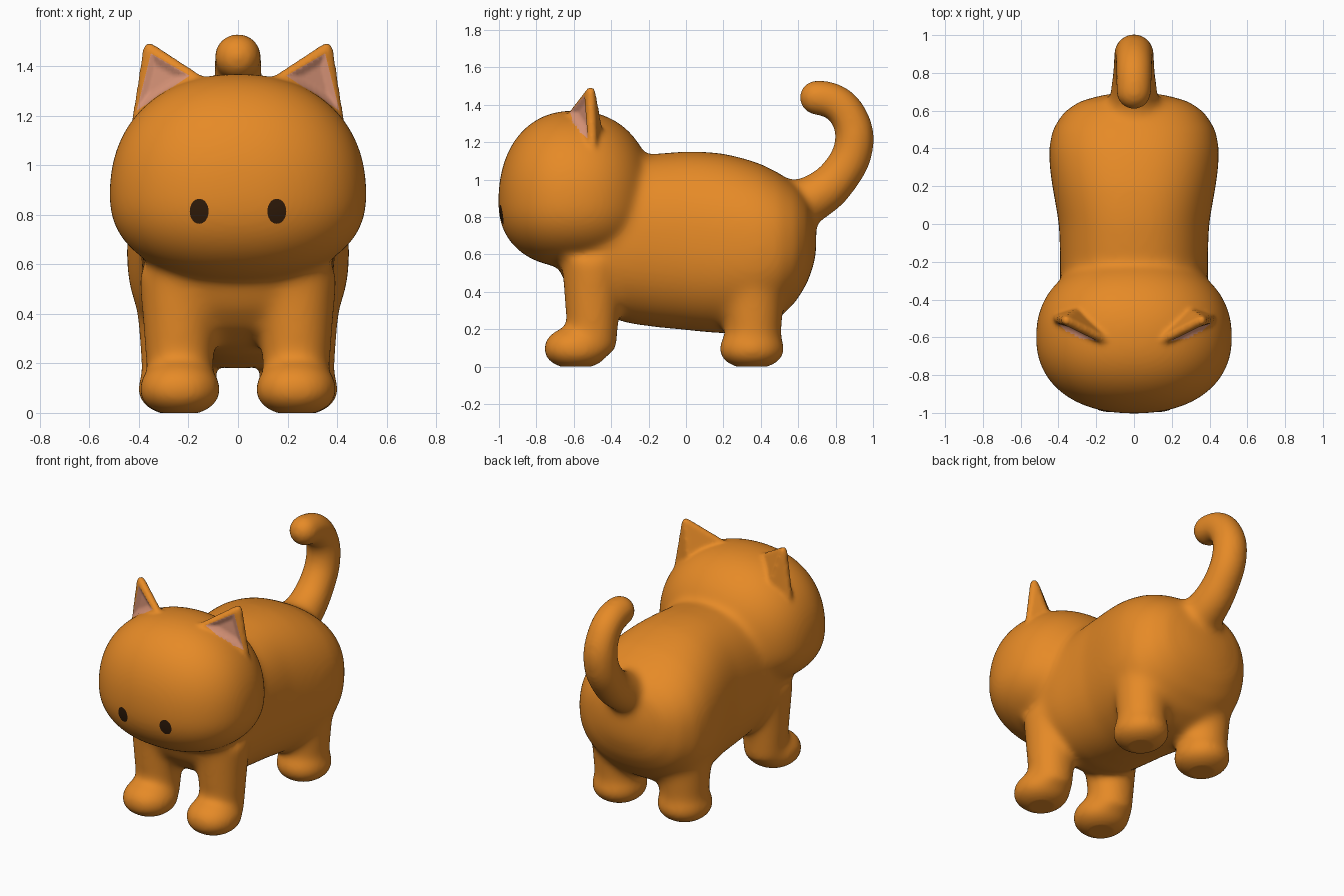
import bpy, bmesh, math
from mathutils import Vector, Matrix

cube = bpy.data.objects.get("Cube")
if cube:
    bpy.data.objects.remove(cube, do_unlink=True)


def material(name, rgb):
    m = bpy.data.materials.new(name)
    m.use_nodes = True
    m.diffuse_color = (*rgb, 1)
    bsdf = m.node_tree.nodes["Principled BSDF"]
    bsdf.inputs["Base Color"].default_value = (*rgb, 1)
    bsdf.inputs["Roughness"].default_value = 0.6
    return m


FUR = material("orange_fur", (0.79, 0.255, 0.02))
PINK = material("ear_pink", (0.7, 0.3, 0.19))
DARK = material("eye_brown", (0.03, 0.011, 0.003))


def add_object(name, mesh):
    ob = bpy.data.objects.new(name, mesh)
    bpy.context.scene.collection.objects.link(ob)
    return ob


def baked(ob):
    """Evaluate modifiers, return a plain mesh and drop the helper."""
    bpy.context.view_layer.update()
    dg = bpy.context.evaluated_depsgraph_get()
    mesh = bpy.data.meshes.new_from_object(ob.evaluated_get(dg))
    bpy.data.objects.remove(ob, do_unlink=True)
    return mesh


def signed_pow(v, p):
    return math.copysign(abs(v) ** p, v)


def blob(bm, centre, low, high, n=2.2):
    """Superellipsoid with separate radii on its negative and positive sides."""
    new = bmesh.ops.create_icosphere(bm, subdivisions=5, radius=1)["verts"]
    for v in new:
        r = sum(abs(c) ** n for c in v.co) ** (-1 / n)
        v.co = [centre[i] + v.co[i] * r * (high if v.co[i] > 0 else low)[i] for i in range(3)]


def loft(bm, rows, n=2.3, seg=48):
    """Rings along y, each row: y, bottom z, top z, half width."""
    rings = []
    for y, lo, hi, w in rows:
        ring = []
        for k in range(seg):
            a = math.tau * k / seg
            x = w * signed_pow(math.cos(a), 2 / n)
            z = (lo + hi) / 2 + (hi - lo) / 2 * signed_pow(math.sin(a), 2 / n)
            ring.append(bm.verts.new((x, y, z)))
        rings.append(ring)
    for a, b in zip(rings, rings[1:]):
        for k in range(seg):
            j = (k + 1) % seg
            bm.faces.new((a[k], b[k], b[j], a[j]))
    bm.faces.new(rings[0])
    bm.faces.new(rings[-1][::-1])


def hull_of_balls(centres, radius):
    """Closed, rounded solid wrapped around a few small balls."""
    balls = bmesh.new()
    for c in centres:
        bmesh.ops.create_icosphere(balls, subdivisions=2, radius=radius, matrix=Matrix.Translation(c))
    hull = bmesh.new()
    for v in balls.verts:
        hull.verts.new(v.co)
    balls.free()
    bmesh.ops.convex_hull(hull, input=hull.verts[:])
    bmesh.ops.delete(hull, geom=[v for v in hull.verts if not v.link_faces], context='VERTS')
    mesh = bpy.data.meshes.new("hull")
    hull.to_mesh(mesh)
    hull.free()
    return mesh


def fuse(bm, voxel, passes):
    """Merge overlapping solids into one softened skin."""
    bmesh.ops.recalc_face_normals(bm, faces=bm.faces)
    mesh = bpy.data.meshes.new("skin")
    bm.to_mesh(mesh)
    bm.free()
    ob = add_object("skin", mesh)
    rem = ob.modifiers.new("Fuse", 'REMESH')
    rem.mode, rem.voxel_size = 'VOXEL', voxel
    smooth = ob.modifiers.new("Soften", 'SMOOTH')
    smooth.factor, smooth.iterations = 0.5, passes
    return baked(ob)


# Tail: tapered curve tube
curve = bpy.data.curves.new("tail", 'CURVE')
curve.dimensions, curve.bevel_depth, curve.bevel_resolution = '3D', 0.108, 6
curve.use_fill_caps = True
path = [(0.5, 0.84, 1.45), (0.66, 0.89, 1.2), (0.82, 1.02, 1.05), (0.901, 1.2, 1),
        (0.87, 1.34, 0.95), (0.79, 1.42, 0.92), (0.7, 1.44, 0.9)]
spline = curve.splines.new('BEZIER')
spline.bezier_points.add(len(path) - 1)
for p, (y, z, r) in zip(spline.bezier_points, path):
    p.co, p.radius = (0, y, z), r
    p.handle_left_type = p.handle_right_type = 'AUTO'
tail = baked(add_object("tail", curve))

bm = bmesh.new()
bm.from_mesh(tail)
bmesh.ops.remove_doubles(bm, verts=bm.verts, dist=0.0005)
blob(bm, (0, 0.7, 1.44), (0.1,) * 3, (0.097,) * 3, 2)

# Torso
loft(bm, [(-0.67, 0.5, 0.9, 0.24), (-0.63, 0.42, 0.95, 0.32), (-0.56, 0.34, 1, 0.36),
          (-0.45, 0.275, 1.08, 0.38), (-0.3, 0.23, 1.12, 0.392), (-0.15, 0.21, 1.14, 0.392),
          (0, 0.196, 1.152, 0.398), (0.1, 0.185, 1.15, 0.415), (0.2, 0.178, 1.14, 0.433),
          (0.3, 0.182, 1.117, 0.447), (0.4, 0.205, 1.085, 0.451), (0.5, 0.26, 1.035, 0.432),
          (0.59, 0.35, 0.97, 0.375), (0.65, 0.45, 0.9, 0.29), (0.685, 0.55, 0.8, 0.16), (0.697, 0.62, 0.72, 0.05)])

# Head
blob(bm, (0, -0.6, 0.875), (0.52, 0.404, 0.345), (0.52, 0.43, 0.495), 2.22)

# Legs and paws
for side in (-1, 1):
    for x, leg_y, paw_y, r in ((0.235, -0.5, -0.588, 0.128), (0.24, 0.36, 0.352, 0.142)):
        blob(bm, (side * x, paw_y, 0.092), (0.167, 0.176, 0.106), (0.167, 0.176, 0.125), 2.1)
        bmesh.ops.create_cone(bm, cap_ends=True, segments=40, radius1=r, radius2=r + 0.04, depth=0.5,
                              matrix=Matrix.Translation((side * x, leg_y, 0.33)))
skin = fuse(bm, 0.015, 42)

# Ears: rounded wedges, fused on in a lighter pass
bm = bmesh.new()
bm.from_mesh(skin)
ear = ((0.358, -0.51, 1.47), (0.16, -0.61, 1.34), (0.41, -0.5, 1.14), (0.29, -0.46, 1.2))
for side in (-1, 1):
    bm.from_mesh(hull_of_balls([(side * x, y, z) for x, y, z in ear], 0.027))
skin = fuse(bm, 0.012, 8)

# Inner ears: cut the outline into the skin, colour it and hollow it
bm = bmesh.new()
bm.from_mesh(skin)


def ear_faces(side):
    mids = ((f, f.calc_center_median()) for f in bm.faces)
    return [(f, c) for f, c in mids if c.x * side > 0.12 and c.z > 1.15 and -0.72 < c.y < -0.4]


for side in (-1, 1):
    tri = [Vector((side * x, 0, z)) for x, z in ((0.352, 1.452), (0.195, 1.362), (0.41, 1.22))]
    planes = []
    for i in range(3):
        a, b, c = tri[i], tri[(i + 1) % 3], tri[(i + 2) % 3]
        no = (b - a).cross(Vector((0, 1, 0))).normalized()
        planes.append((a, no if no.dot(c - a) > 0 else -no))
    for co, no in planes:
        faces = [f for f, c in ear_faces(side)]
        geom = faces + list({e for f in faces for e in f.edges}) + list({v for f in faces for v in f.verts})
        bmesh.ops.bisect_plane(bm, geom=geom, dist=0.0002, plane_co=co, plane_no=no)
    bm.normal_update()
    for f, c in ear_faces(side):
        if f.normal.y < -0.15 and all((c - co).dot(no) > 0 for co, no in planes):
            f.material_index = 1
    for v in bm.verts:
        if v.co.x * side > 0 and v.link_faces and all(f.material_index for f in v.link_faces):
            inset = min((v.co - co).dot(no) for co, no in planes)
            v.co.y += min(0.6 * inset, 0.018)
for v in bm.verts:
    v.co.z = max(v.co.z, 0)
skin.materials.clear()
skin.materials.append(FUR)
skin.materials.append(PINK)
bm.to_mesh(skin)
bm.free()
skin.shade_smooth()
body = add_object("cat_body", skin)

# Eyes: thin oval plates laid on the face
for name, side in (("left_eye", 1), ("right_eye", -1)):
    bm = bmesh.new()
    bmesh.ops.create_circle(bm, cap_ends=True, cap_tris=True, segments=32, radius=1)
    bmesh.ops.subdivide_edges(bm, edges=bm.edges[:], cuts=2, use_grid_fill=True)
    for v in bm.verts:
        v.co = (side * 0.156 + v.co.x * 0.038, -1.1, 0.815 + v.co.y * 0.05)
    bmesh.ops.recalc_face_normals(bm, faces=bm.faces)
    if sum(f.normal.y for f in bm.faces) > 0:
        bmesh.ops.reverse_faces(bm, faces=bm.faces)
    mesh = bpy.data.meshes.new(name)
    bm.to_mesh(mesh)
    bm.free()
    mesh.materials.append(DARK)
    mesh.shade_smooth()
    eye = add_object(name, mesh)
    wrap = eye.modifiers.new("Lay on face", 'SHRINKWRAP')
    wrap.target, wrap.wrap_method, wrap.offset = body, 'PROJECT', 0.004
    wrap.use_project_y, wrap.use_positive_direction = True, True
    wrap.wrap_mode = 'ABOVE_SURFACE'
